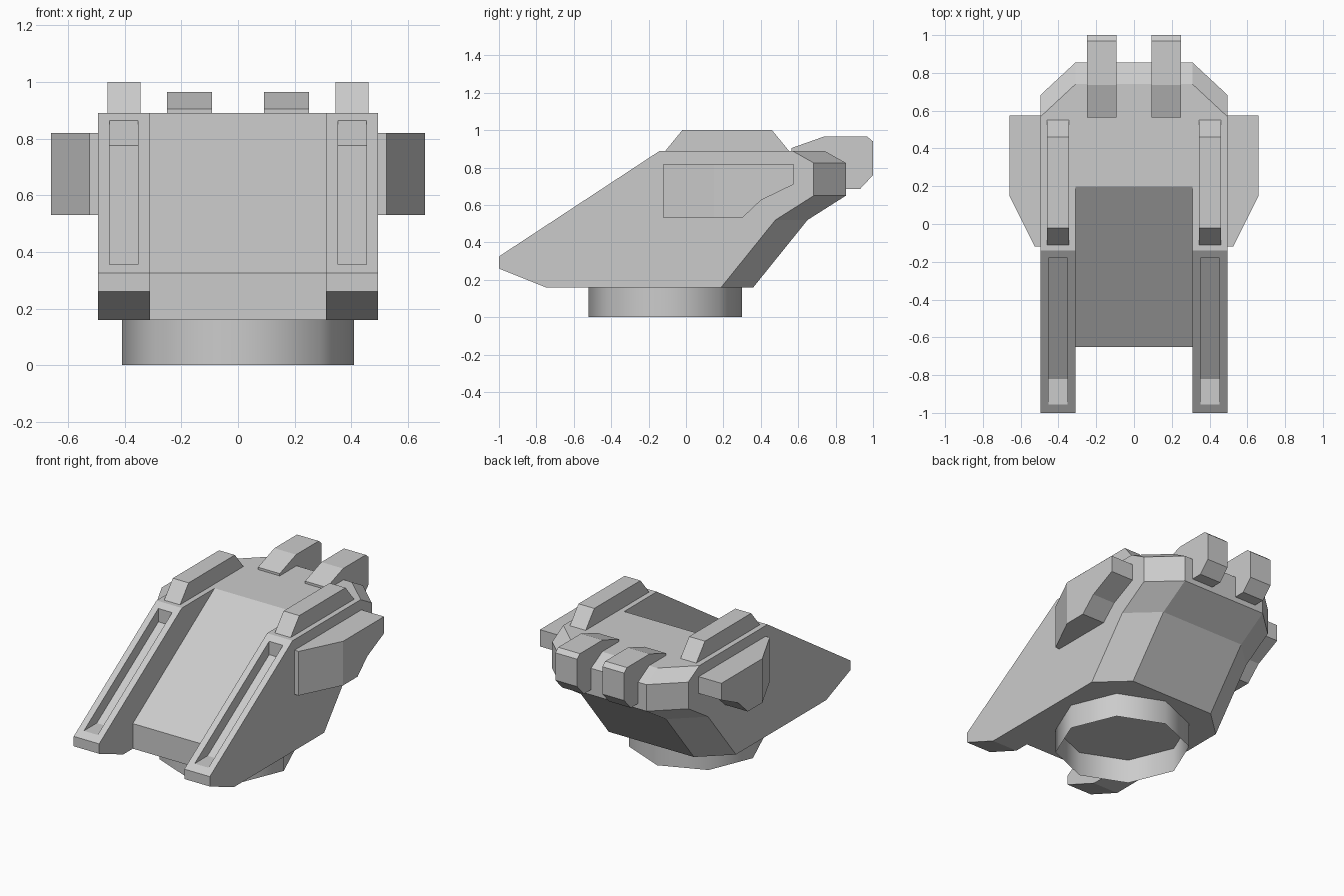
import bpy, bmesh, math
from mathutils import Vector

if "Cube" in bpy.data.objects:
    bpy.data.objects.remove(bpy.data.objects["Cube"])


def make_object(name, bm):
    bmesh.ops.recalc_face_normals(bm, faces=bm.faces)
    mesh = bpy.data.meshes.new(name)
    bm.to_mesh(mesh)
    bm.free()
    ob = bpy.data.objects.new(name, mesh)
    bpy.context.collection.objects.link(ob)
    return ob


def loft(columns):
    """Join (x, side profile) columns into one closed solid."""
    bm = bmesh.new()
    rings = [[bm.verts.new((x, y, z)) for y, z in prof] for x, prof in columns]
    for a, b in zip(rings, rings[1:]):
        n = len(a)
        for i in range(n):
            j = (i + 1) % n
            bm.faces.new((a[i], a[j], b[j], b[i]))
    bm.faces.new(rings[0])
    bm.faces.new(rings[-1])
    bmesh.ops.recalc_face_normals(bm, faces=bm.faces)
    bmesh.ops.dissolve_limit(bm, angle_limit=0.01, verts=bm.verts, edges=bm.edges)
    return bm


def slab(x0, x1, profile):
    return loft([(x0, profile), (x1, profile)])


def cut(target, cutter):
    mod = target.modifiers.new("cut", 'BOOLEAN')
    mod.operation = 'DIFFERENCE'
    mod.solver = 'EXACT'
    mod.object = cutter
    bpy.context.view_layer.objects.active = target
    bpy.ops.object.modifier_apply(modifier=mod.name)
    bpy.data.objects.remove(cutter, do_unlink=True)


def both_sides(x0, x1):
    return (("right", x0, x1), ("left", -x1, -x0))


# Hull: wedge side profile with the rear corners pulled forward
front = [(-0.75, 0.16), (-1, 0.26), (-1, 0.325), (-0.14, 0.89)]
rear = [(0.74, 0.89), (0.855, 0.825), (0.855, 0.65), (0.65, 0.52), (0.36, 0.16)]
middle = front + rear
outer = front + [(y - 0.172, z) for y, z in rear]
hull = make_object("hull", loft([(-0.495, outer), (-0.31, middle),
                                 (0.31, middle), (0.495, outer)]))

# Recessed sloping centre panel
notch = [(-1.1, 0.05), (-0.65, 0.05), (-0.65, 0.325), (0.20, 0.89),
         (0.365, 1.0), (-1.1, 1.0)]
cut(hull, make_object("notch_cutter", slab(-0.31, 0.31, notch)))

# Long slots in the side fenders
slot = [(-0.955, 0.355), (-0.82, 0.355), (-0.18, 0.776), (-0.18, 1.0), (-0.955, 1.0)]
for side, a, b in both_sides(0.353, 0.453):
    cut(hull, make_object("slot_cutter", slab(a, b, slot)))

# Top rails
rail = [(-0.11, 0.885), (-0.11, 0.89), (-0.02, 1.0), (0.46, 1.0),
        (0.55, 0.89), (0.55, 0.885)]
for side, a, b in both_sides(0.345, 0.46):
    make_object("top_rail_" + side, slab(a, b, rail))

# Rear lugs hooked over the back edge
lug = [(0.565, 0.88), (0.565, 0.905), (0.735, 0.965), (0.97, 0.965), (1.0, 0.94),
       (1.0, 0.76), (0.93, 0.685), (0.84, 0.685), (0.84, 0.81), (0.72, 0.88)]
for side, a, b in both_sides(0.092, 0.25):
    make_object("rear_lug_" + side, slab(a, b, lug))

# Side pods with a tapered front
pod = [(-0.12, 0.82), (0.575, 0.82), (0.575, 0.71), (0.40, 0.625),
       (0.30, 0.53), (-0.12, 0.53)]
for side, a, b in both_sides(0.49, 0.66):
    bm = slab(a, b, pod)
    s = 1 if a > 0 else -1
    res = bmesh.ops.bisect_plane(bm, geom=bm.verts[:] + bm.edges[:] + bm.faces[:],
                                 plane_co=Vector((s * 0.66, 0.15, 0)),
                                 plane_no=Vector((s * 0.27, -0.135, 0)),
                                 clear_outer=True)
    bmesh.ops.holes_fill(bm, edges=[e for e in bm.edges if e.is_boundary], sides=0)
    make_object("side_pod_" + side, bm)

# Open eight-sided base ring, smooth shaded
bpy.ops.mesh.primitive_cylinder_add(vertices=8, radius=0.41, depth=0.16,
                                    end_fill_type='NOTHING', location=(0, -0.11, 0.08))
ring = bpy.context.object
ring.name = "base_ring"
bpy.ops.object.shade_smooth()
